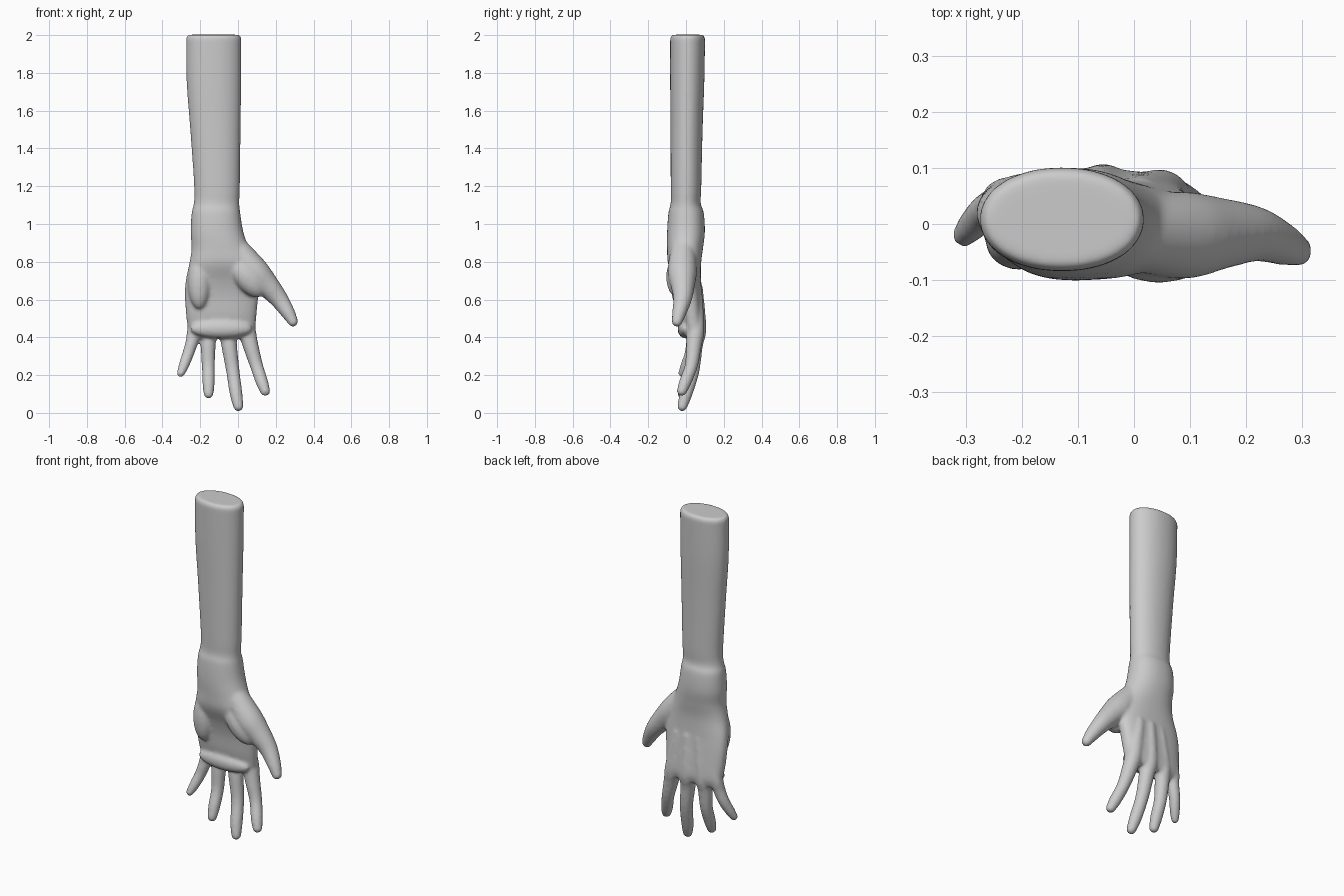
import bpy, bmesh, math
from mathutils import Vector, Matrix

bm = bmesh.new()
N = 40


def spline(pts, steps):
    """Catmull-Rom through tuples of any length."""
    out = []
    for i in range(len(pts) - 1):
        a, b, c, d = (pts[max(i - 1, 0)], pts[i], pts[i + 1], pts[min(i + 2, len(pts) - 1)])
        for s in range(steps):
            t = s / steps
            out.append(tuple(
                0.5 * (2 * q + (r - p) * t + (2 * p - 5 * q + 4 * r - u) * t * t
                       + (3 * q - p - 3 * r + u) * t ** 3)
                for p, q, r, u in zip(a, b, c, d)))
    return out + [tuple(pts[-1])]


def loft(rings):
    """Closed skin through equal-sized rings of points."""
    vs = [[bm.verts.new(p) for p in ring] for ring in rings]
    for a, b in zip(vs, vs[1:]):
        for i in range(len(a)):
            j = (i + 1) % len(a)
            bm.faces.new((a[i], a[j], b[j], b[i]))
    bm.faces.new(vs[0][::-1])
    bm.faces.new(vs[-1])


def blob(center, size, tilt=0):
    m = (Matrix.Translation(center) @ Matrix.Rotation(math.radians(tilt), 4, 'Y')
         @ Matrix.Diagonal((*size, 1)))
    bmesh.ops.create_uvsphere(bm, u_segments=24, v_segments=16, radius=1, matrix=m)


def tube(pts):
    """Round-ended tube through (x, y, z, radius) points."""
    path = spline(pts, 5)
    rings = []
    for i, p in enumerate(path):
        a, b = path[max(i - 1, 0)], path[min(i + 1, len(path) - 1)]
        t = (Vector(b[:3]) - Vector(a[:3])).normalized()
        u = t.cross(Vector((0, 1, 0))).normalized()
        v = t.cross(u)
        rings.append([Vector(p[:3]) + p[3] * (u * math.cos(k * math.tau / 20)
                      + v * math.sin(k * math.tau / 20)) for k in range(20)])
    loft(rings)
    for p in (path[0], path[-1]):
        blob(p[:3], (p[3],) * 3)


# forearm, wrist and palm: z, xmin, xmax, ymin, ymax, squareness
sections = [
    (0.395, -0.25, 0.085, 0.005, 0.085, 2.5),
    (0.44, -0.264, 0.092, -0.012, 0.098, 2.5),
    (0.52, -0.275, 0.098, -0.03, 0.094, 2.5),
    (0.62, -0.281, 0.108, -0.042, 0.085, 2.5),
    (0.70, -0.277, 0.115, -0.062, 0.08, 2.4),
    (0.79, -0.258, 0.10, -0.095, 0.08, 2.3),
    (0.87, -0.246, 0.06, -0.10, 0.09, 2.2),
    (0.96, -0.251, 0.028, -0.10, 0.10, 2.2),
    (1.06, -0.245, 0.012, -0.093, 0.094, 2.2),
    (1.11, -0.234, 0.007, -0.081, 0.078, 2.1),
    (1.20, -0.232, 0.01, -0.081, 0.081, 2.1),
    (1.50, -0.253, 0.014, -0.082, 0.088, 2.1),
    (1.75, -0.272, 0.017, -0.084, 0.097, 2.1),
    (1.985, -0.275, 0.018, -0.084, 0.101, 2.1),
]
rings = []
for z, x0, x1, y0, y1, e in spline(sections, 6) + [(2.002, -0.265, 0.008, -0.074, 0.091, 2.1)]:
    ring = []
    for k in range(N):
        c, s = math.cos(k * math.tau / N), math.sin(k * math.tau / N)
        ring.append(((x0 + x1) / 2 + (x1 - x0) / 2 * math.copysign(abs(c) ** (2 / e), c),
                     (y0 + y1) / 2 + (y1 - y0) / 2 * math.copysign(abs(s) ** (2 / e), s), z))
    loft_ring = ring
    rings.append(loft_ring)
loft(rings)

# fingers, each starting as a tendon ridge on the back of the hand
tube([(0.01, 0.055, 0.66, 0.03), (0.045, 0.052, 0.45, 0.046), (0.066, 0.042, 0.36, 0.042),
      (0.098, 0.028, 0.25, 0.035), (0.128, -0.005, 0.16, 0.033), (0.144, -0.022, 0.115, 0.027)])
tube([(-0.06, 0.06, 0.66, 0.03), (-0.055, 0.062, 0.45, 0.046), (-0.047, 0.048, 0.36, 0.042),
      (-0.027, 0.035, 0.22, 0.036), (-0.010, 0.000, 0.10, 0.034), (0.002, -0.020, 0.034, 0.027)])
tube([(-0.13, 0.055, 0.66, 0.03), (-0.15, 0.058, 0.45, 0.043), (-0.158, 0.045, 0.36, 0.040),
      (-0.157, 0.032, 0.25, 0.035), (-0.156, 0.000, 0.16, 0.033), (-0.156, -0.020, 0.102, 0.027)])
tube([(-0.19, 0.045, 0.66, 0.03), (-0.228, 0.046, 0.46, 0.037), (-0.243, 0.035, 0.38, 0.034),
      (-0.265, 0.022, 0.31, 0.031), (-0.287, -0.002, 0.25, 0.028), (-0.303, -0.020, 0.21, 0.022)])

# thumb
tube([(-0.01, -0.015, 0.87, 0.065), (0.085, -0.020, 0.75, 0.078), (0.155, -0.017, 0.675, 0.064),
      (0.215, -0.018, 0.605, 0.050), (0.265, -0.036, 0.53, 0.038), (0.291, -0.048, 0.483, 0.028)])

# palm pads: thumb base, little-finger side, row under the fingers
blob((0.045, -0.045, 0.72), (0.068, 0.06, 0.13), -40)
blob((-0.205, -0.03, 0.69), (0.06, 0.052, 0.14))
blob((-0.09, -0.005, 0.445), (0.165, 0.04, 0.05))

bmesh.ops.recalc_face_normals(bm, faces=bm.faces)
mesh = bpy.data.meshes.new("arm_and_hand")
bm.to_mesh(mesh)
bm.free()
arm = bpy.data.objects.new("arm_and_hand", mesh)
bpy.context.collection.objects.link(arm)
bpy.context.view_layer.objects.active = arm
arm.select_set(True)

# fuse everything into one soft skin
fuse = arm.modifiers.new("fuse", 'REMESH')
fuse.mode = 'VOXEL'
fuse.voxel_size = 0.008
soften = arm.modifiers.new("soften", 'SMOOTH')
soften.factor = 0.5
soften.iterations = 12
for m in ("fuse", "soften"):
    bpy.ops.object.modifier_apply(modifier=m)
bpy.ops.object.shade_smooth()
